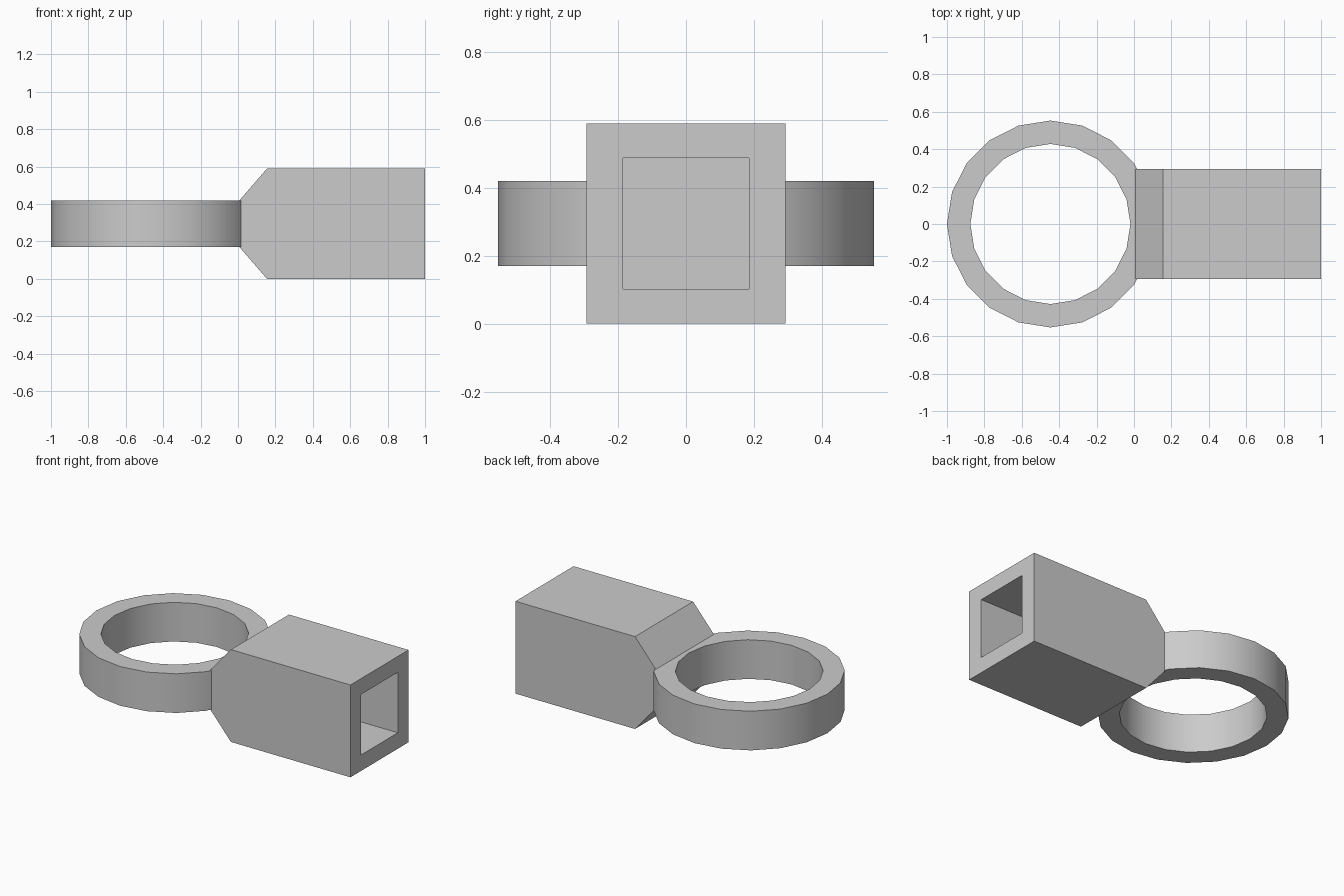
import bpy
import bmesh
from math import cos, sin, tau, radians

cube = bpy.data.objects.get("Cube")
if cube:
    bpy.data.objects.remove(cube, do_unlink=True)

GREY = (0.6, 0.6, 0.6, 1)
mat = bpy.data.materials.new("plain grey")
mat.use_nodes = True
mat.diffuse_color = GREY
mat.node_tree.nodes["Principled BSDF"].inputs["Base Color"].default_value = GREY

MID = 0.295             # height of the shared centre plane
HALF = 0.293            # half width of the socket block
RING_HALF = 0.125       # half thickness of the ring


def skin_loops(name, loops, closed):
    """Join matching vertex loops with quads; cap the ends unless closed."""
    bm = bmesh.new()
    rows = [[bm.verts.new(p) for p in loop] for loop in loops]
    pairs = list(zip(rows, rows[1:]))
    if closed:
        pairs.append((rows[-1], rows[0]))
    for a, b in pairs:
        n = len(a)
        for i in range(n):
            j = (i + 1) % n
            bm.faces.new((a[i], a[j], b[j], b[i]))
    if not closed:
        bm.faces.new(rows[0])
        bm.faces.new(rows[-1])
    bmesh.ops.recalc_face_normals(bm, faces=bm.faces)
    mesh = bpy.data.meshes.new(name)
    bm.to_mesh(mesh)
    bm.free()
    mesh.materials.append(mat)
    obj = bpy.data.objects.new(name, mesh)
    bpy.context.collection.objects.link(obj)
    return obj


def circle(radius, z, sides=20, cx=-0.447):
    return [(cx + radius * cos(tau * i / sides), radius * sin(tau * i / sides), z)
            for i in range(sides)]


def rectangle(x, hy, hz):
    return [(x, sy * hy, MID + sz * hz)
            for sy, sz in ((-1, -1), (1, -1), (1, 1), (-1, 1))]


# Flat holder ring
low, high = MID - RING_HALF, MID + RING_HALF
ring = skin_loops("holder_ring", [circle(0.553, low), circle(0.553, high),
                                  circle(0.428, high), circle(0.428, low)], True)

# Socket block: tapered neck, square body, then back inside the square hole
skin_loops("socket_block", [rectangle(0.008, HALF, RING_HALF),
                            rectangle(0.155, HALF, HALF + 0.002),
                            rectangle(1, HALF, HALF + 0.002),
                            rectangle(1, 0.185, 0.193),
                            rectangle(0.2, 0.185, 0.193)], False)

# Smooth the round walls of the ring, keep its rims sharp
bpy.ops.object.select_all(action="DESELECT")
ring.select_set(True)
bpy.context.view_layer.objects.active = ring
bpy.ops.object.shade_smooth_by_angle(angle=radians(30))
